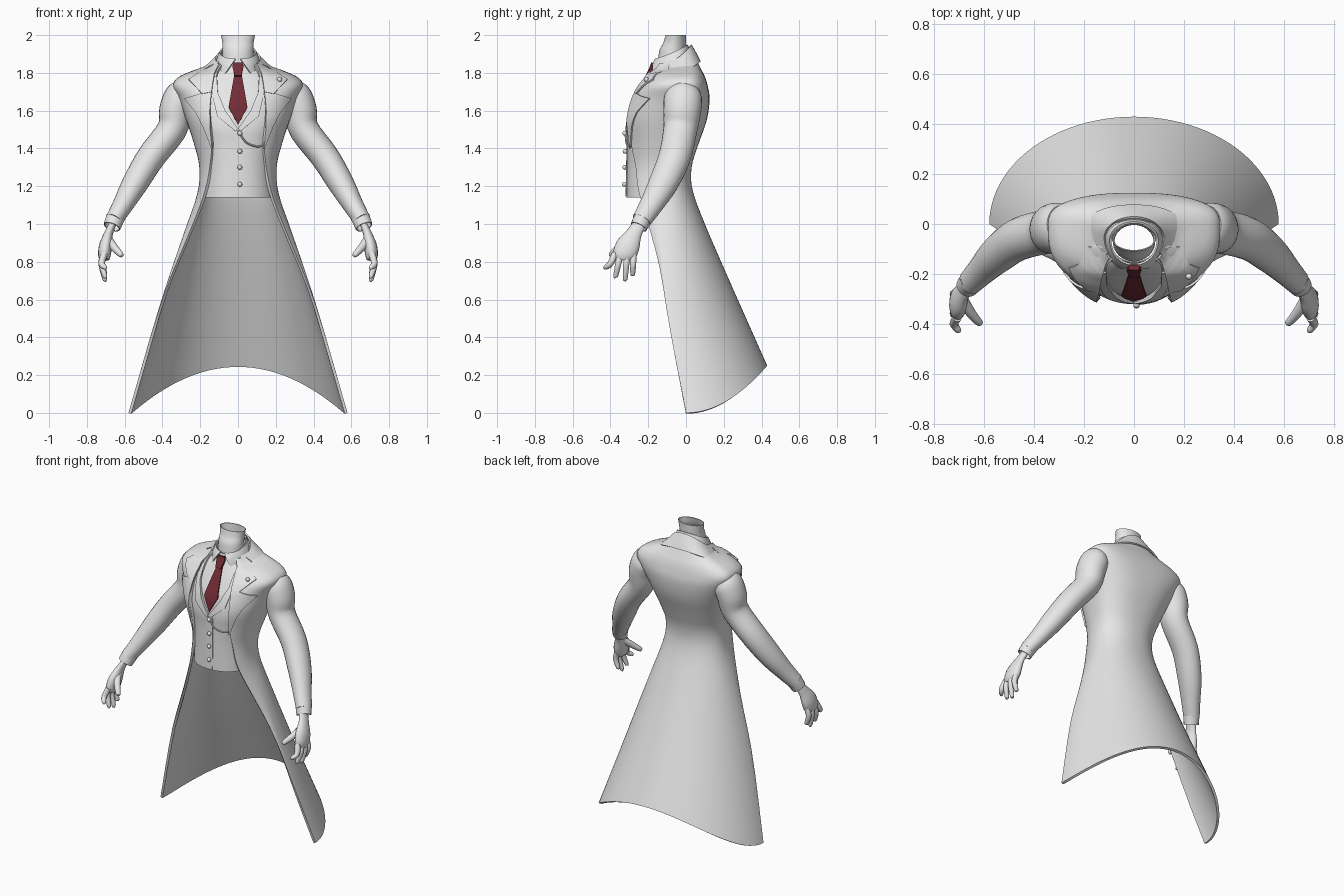
import bpy, bmesh, math
from mathutils import Vector

cube = bpy.data.objects.get("Cube")
if cube:
    bpy.data.objects.remove(cube)


def material(name, rgb):
    m = bpy.data.materials.new(name)
    m.use_nodes = True
    m.diffuse_color = (*rgb, 1)
    m.node_tree.nodes["Principled BSDF"].inputs["Base Color"].default_value = (*rgb, 1)
    return m


GREY = material("light_grey_cloth", (0.8, 0.8, 0.8))
RED = material("dark_red_silk", (0.17, 0.025, 0.035))


def smooth(rows, steps=4):
    """Catmull-Rom interpolation through rows of numbers."""
    out = []
    last = len(rows) - 1
    for i in range(last):
        quad = [rows[max(i - 1, 0)], rows[i], rows[i + 1], rows[min(i + 2, last)]]
        for s in range(steps):
            t = s / steps
            out.append([b + 0.5 * t * (c - a + t * (2 * a - 5 * b + 4 * c - d + t * (3 * (b - c) + d - a)))
                        for a, b, c, d in zip(*quad)])
    return out + [list(rows[last])]


def build(name, rows, mat=GREY, flip=False, wrap=False, cap=False, thick=0, mirror=False):
    """Skin a grid of points, then apply thickness and mirroring."""
    bm = bmesh.new()
    grid = [[bm.verts.new(p) for p in row] for row in rows]
    count = len(rows[0])
    for low, high in zip(grid, grid[1:]):
        for j in range(count if wrap else count - 1):
            k = (j + 1) % count
            face = [low[j], low[k], high[k], high[j]]
            bm.faces.new(face[::-1] if flip else face)
    if cap:
        bm.faces.new(grid[0])
        bm.faces.new(grid[-1])
    bmesh.ops.remove_doubles(bm, verts=bm.verts, dist=0.0001)
    if wrap:
        bmesh.ops.recalc_face_normals(bm, faces=bm.faces)
    mesh = bpy.data.meshes.new(name)
    bm.to_mesh(mesh)
    bm.free()
    mesh.materials.append(mat)
    obj = bpy.data.objects.new(name, mesh)
    bpy.context.collection.objects.link(obj)
    if thick:
        obj.modifiers.new("Thickness", 'SOLIDIFY').thickness = thick
    if mirror:
        obj.modifiers.new("Mirror", 'MIRROR')
    bpy.ops.object.select_all(action='DESELECT')
    bpy.context.view_layer.objects.active = obj
    obj.select_set(True)
    bpy.ops.object.convert(target='MESH')
    bpy.ops.object.shade_smooth_by_angle(angle=math.radians(40))
    return obj


def power(v, p):
    return math.copysign(abs(v) ** p, v)


def garment(name, table, thick=0.012, n=48):
    """Loft of rings that wrap from the back centre round to a front opening."""
    rows = []
    for zb, zf, w, yb, yc, yf, deg, p in table:
        end = math.radians(min(deg, 180))
        row = []
        for j in range(n + 1):
            u = 2 * j / n - 1
            t = u * end
            c = power(math.cos(t), p)
            y = yc + c * ((yb - yc) if c > 0 else (yc - yf))
            row.append((w * power(math.sin(t), p), y, zb + (zf - zb) * math.sin(u * math.pi / 2) ** 2))
        rows.append(row)
    return build(name, rows, flip=True, thick=thick)


def on_front(table, x, z, lift):
    """Point on the front of a garment, pushed forward by lift."""
    z0 = min(max(z, table[0][1]), table[-1][1])
    for a, b in zip(table, table[1:]):
        if a[1] <= z0 <= b[1]:
            break
    f = (z0 - a[1]) / max(b[1] - a[1], 0.0001)
    w, _, yc, yf, _, p = [s + (e - s) * f for s, e in zip(a[2:], b[2:])]
    r = min(abs(x) / w, 0.98)
    return (x, yc - (yc - yf) * (1 - r ** (2 / p)) ** (p / 2) - lift, z)


def ribbon(name, table, edges, lift, thick=0.009, mat=GREY, mirror=False, cols=6):
    """Plate lying on a garment; each edge row is inner x, z and outer x, z."""
    rows = []
    for a, b in zip(edges, edges[1:]):
        for s in range(4):
            rows.append([p + (q - p) * s / 4 for p, q in zip(a, b)])
    rows.append(edges[-1])
    pts = [[on_front(table, xa + (xb - xa) * j / cols, za + (zb - za) * j / cols, lift)
            for j in range(cols + 1)] for xa, za, xb, zb in rows]
    return build(name, pts, mat, thick=thick, mirror=mirror)


def tube(name, path, flat=1.0, sides=16, cap=True, mirror=True, thick=0):
    """Tube through x, y, z, radius rows."""
    path = smooth(path)
    rows = []
    for i, (*c, r) in enumerate(path):
        d = (Vector(path[min(i + 1, len(path) - 1)][:3]) - Vector(path[max(i - 1, 0)][:3])).normalized()
        b = Vector((0, 1, 0))
        b = (b - d * b.dot(d)).normalized()
        a = d.cross(b)
        angles = [2 * math.pi * k / sides for k in range(sides)]
        rows.append([Vector(c) + r * (a * flat * math.cos(t) + b * math.sin(t)) for t in angles])
    return build(name, rows, wrap=True, cap=cap, mirror=mirror, thick=thick)


# Ring tables: back z, front z, half width, back y, mid y, front y, opening degrees, squareness
coat = smooth([
    (.25, 0, .58, .43, 0, 0, 90, 1), (.7, .55, .42, .23, -.1, -.13, 96, 1),
    (1, .95, .285, .1, -.12, -.27, 115, .95), (1.18, 1.16, .215, .035, -.12, -.33, 125, .9),
    (1.3, 1.3, .205, .03, -.12, -.32, 135, .9), (1.42, 1.42, .232, .065, -.1, -.32, 147, .85),
    (1.55, 1.55, .275, .11, -.07, -.325, 152, .8), (1.66, 1.66, .315, .125, -.02, -.29, 158, .75),
    (1.73, 1.73, .345, .115, -.01, -.245, 163, .7), (1.78, 1.77, .32, .1, -.01, -.215, 162, .75),
    (1.82, 1.8, .25, .08, -.02, -.2, 154, .8), (1.87, 1.82, .165, .055, -.04, -.18, 138, .9),
    (1.93, 1.86, .11, .02, -.06, -.17, 115, 1)])
vest = smooth([
    (1.14, 1.14, .195, .015, -.12, -.315, 180, .9), (1.3, 1.3, .188, .01, -.12, -.312, 180, .9),
    (1.42, 1.42, .21, .04, -.1, -.31, 180, .85), (1.51, 1.51, .24, .08, -.08, -.312, 179, .8),
    (1.6, 1.6, .27, .09, -.05, -.295, 170, .8), (1.7, 1.7, .28, .09, -.02, -.25, 163, .75),
    (1.78, 1.78, .25, .07, -.02, -.2, 158, .8), (1.85, 1.85, .12, .02, -.05, -.165, 140, .95)])
shirt = smooth([
    (1.45, 1.45, .2, .05, -.09, -.3, 180, .85), (1.6, 1.6, .25, .08, -.05, -.283, 180, .8),
    (1.7, 1.7, .26, .08, -.02, -.236, 180, .75), (1.78, 1.78, .2, .05, -.03, -.19, 180, .8),
    (1.85, 1.83, .11, .02, -.06, -.165, 180, 1), (1.92, 1.86, .1, .012, -.065, -.155, 180, 1)])
garment("tailcoat", coat, thick=.016)
garment("waistcoat", vest)
garment("shirt_front", shirt, thick=.004)

# Neck and collars
garment("neck", smooth([
    (1.86, 1.86, .085, 0, -.07, -.15, 180, 1), (1.92, 1.92, .082, 0, -.07, -.14, 180, 1),
    (1.96, 1.96, .083, 0, -.06, -.12, 180, 1), (2, 2, .09, 0, -.055, -.108, 180, 1)]), thick=.004)
garment("shirt_collar", smooth([
    (1.88, 1.785, .128, .03, -.06, -.2, 143, 1), (1.92, 1.84, .112, .02, -.065, -.185, 160, 1),
    (1.95, 1.875, .098, .01, -.065, -.165, 172, 1)]), thick=.008)
garment("coat_collar", smooth([
    (1.86, 1.78, .205, .078, -.03, -.205, 138, .9), (1.9, 1.82, .16, .058, -.045, -.19, 132, .95),
    (1.95, 1.86, .12, .03, -.055, -.175, 120, 1)]), thick=.01)

# Lapels and waistcoat trim
ribbon("lapels", coat, [
    (.138, 1.4, .142, 1.4), (.148, 1.5, .185, 1.51), (.15, 1.6, .225, 1.59),
    (.145, 1.66, .285, 1.665), (.14, 1.7, .185, 1.695)], .014, mirror=True)
ribbon("lapel_collars", coat, [
    (.14, 1.7, .19, 1.69), (.135, 1.74, .262, 1.768), (.125, 1.8, .19, 1.815),
    (.1, 1.85, .125, 1.85)], .017, mirror=True)
ribbon("waistcoat_lapels", vest, [
    (0, 1.505, .012, 1.49), (.067, 1.6, .11, 1.57), (.108, 1.7, .138, 1.69),
    (.112, 1.78, .132, 1.78)], .008, thick=.008, mirror=True)
ribbon("waistcoat_placket", vest, [(-.018, 1.145, .03, 1.145), (-.018, 1.49, .03, 1.49)], .005, thick=.006)

# Necktie
ribbon("necktie_blade", shirt, [
    (0, 1.525, 0, 1.525), (-.05, 1.62, .05, 1.62), (-.034, 1.71, .034, 1.71),
    (-.018, 1.8, .018, 1.8)], .016, mat=RED)
ribbon("necktie_knot", shirt, [
    (-.018, 1.785, .018, 1.785), (-.03, 1.835, .03, 1.835), (-.022, 1.855, .022, 1.855)],
    .028, thick=.02, mat=RED)


def button(name, table, x, z, r=.013, lift=.008):
    x, y, z = on_front(table, x, z, lift)
    tube(name, [(x, y + .01, z, r), (x, y - .004, z, r), (x, y - .01, z, r * .5)],
         sides=12, mirror=False).data.update()


# Buttons, lapel pin and watch chain (button axes run along y, so frames use small x drift)
def stud(name, table, x, z, r=.013, lift=.012):
    bpy.ops.mesh.primitive_uv_sphere_add(segments=12, ring_count=8, radius=r,
                                         location=on_front(table, x, z, lift))
    obj = bpy.context.object
    obj.name = name
    obj.data.materials.append(GREY)
    bpy.ops.object.shade_smooth_by_angle(angle=math.radians(60))


for i, z in enumerate((1.21, 1.3, 1.385, 1.48)):
    stud(f"waistcoat_button_{i + 1}", vest, .01, z)
stud("lapel_pin", coat, .22, 1.765, lift=.022)
chain = [(.012, 1.475), (.04, 1.435), (.08, 1.415), (.12, 1.412), (.145, 1.44)]
tube("watch_chain", [(*on_front(vest, x, z, .008), .005) for x, z in chain], sides=8, mirror=False)

# Sleeves and cuffs
tube("sleeves", [
    (.285, -.01, 1.705, .085), (.305, -.015, 1.67, .1), (.33, -.02, 1.6, .1), (.35, -.03, 1.5, .09),
    (.46, -.06, 1.355, .086), (.545, -.12, 1.215, .078), (.61, -.185, 1.1, .062),
    (.658, -.235, 1.02, .052)], flat=.88, sides=24)
tube("cuffs", [(.648, -.225, 1.035, .05), (.668, -.25, .985, .046)], cap=False, thick=.006)

# Hands
tube("palms", [
    (.664, -.247, 1, .035), (.685, -.275, .95, .042), (.7, -.305, .89, .062),
    (.707, -.325, .84, .062), (.707, -.33, .81, .048)], flat=.55)
fingers = {"index": (-.375, -.425, .76), "middle": (-.345, -.372, .715),
           "ring": (-.31, -.322, .7), "little": (-.278, -.282, .725)}
for finger, (base, tip, z) in fingers.items():
    tube(f"{finger}_fingers", [
        (.708, base, .845, .018), (.722, (base + tip) / 2, .79, .017),
        (.705, tip, z + .01, .013), (.703, tip, z, .006)], sides=10)
tube("thumbs", [
    (.69, -.3, .92, .024), (.655, -.355, .875, .021), (.62, -.395, .838, .015),
    (.614, -.402, .832, .007)], sides=10)
